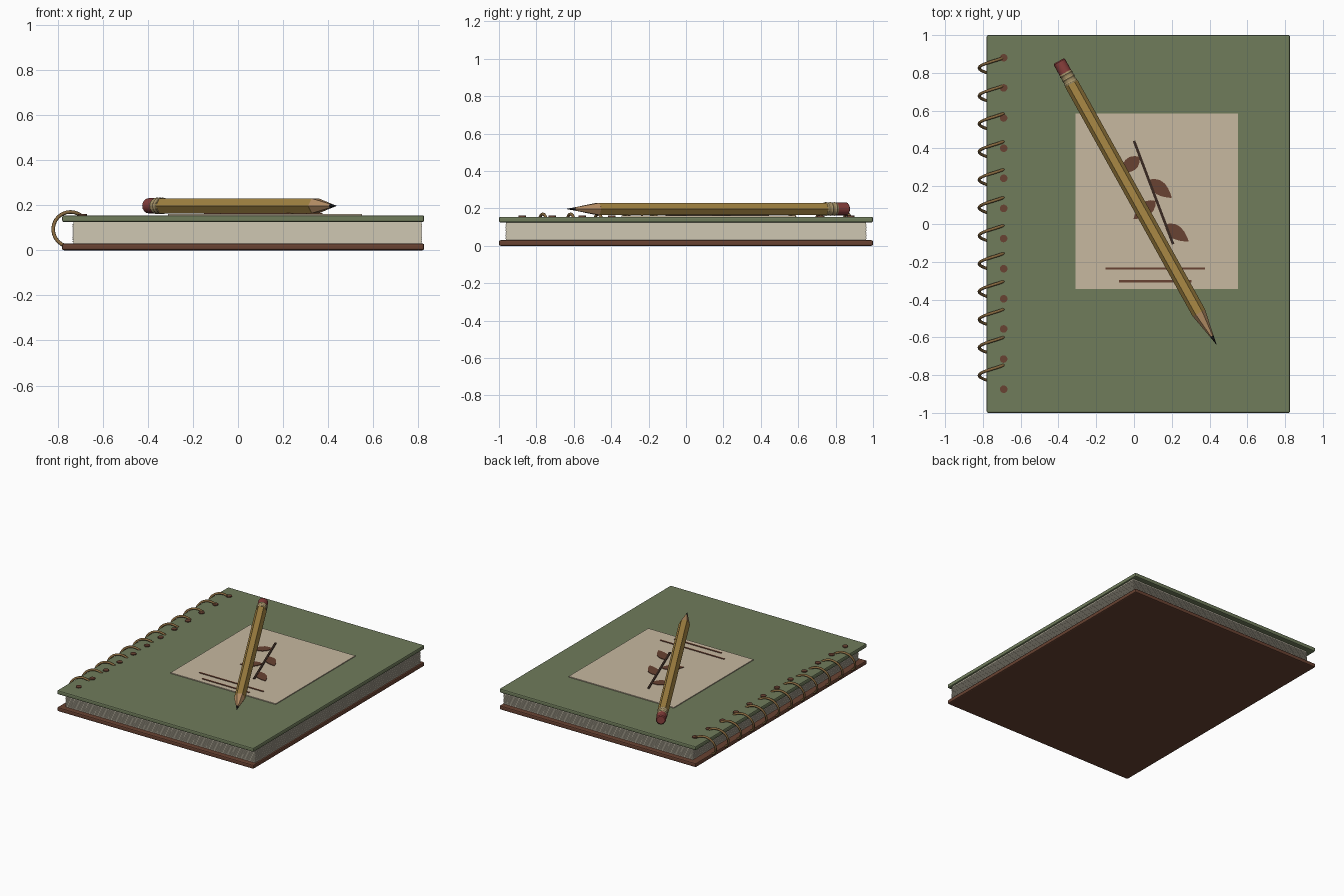
import bpy, bmesh
from math import sin, cos, pi, radians
from mathutils import Vector, Matrix

if "Cube" in bpy.data.objects:
    bpy.data.objects.remove(bpy.data.objects["Cube"])


def material(name, r, g, b):
    m = bpy.data.materials.new(name)
    m.diffuse_color = (r, g, b, 1)
    m.use_nodes = True
    m.node_tree.nodes["Principled BSDF"].inputs["Base Color"].default_value = m.diffuse_color
    return m


GREEN = material("green_card", 0.16, 0.20, 0.105)
BROWN = material("brown_card", 0.14, 0.055, 0.032)
PAPER = material("paper", 0.62, 0.57, 0.45)
TAN = material("label_paper", 0.57, 0.48, 0.35)
INK = material("dark_brown", 0.04, 0.022, 0.015)
WIRE = material("bronze_wire", 0.24, 0.14, 0.05)
YELLOW = material("pencil_paint", 0.40, 0.25, 0.06)
WOOD = material("bare_wood", 0.50, 0.29, 0.14)
METAL = material("ferrule_metal", 0.38, 0.29, 0.14)
RED = material("eraser_red", 0.25, 0.05, 0.045)
LEAD = material("lead", 0.012, 0.012, 0.012)


def finish(name, bm, mat, smooth=False):
    bmesh.ops.recalc_face_normals(bm, faces=bm.faces[:])
    me = bpy.data.meshes.new(name)
    bm.to_mesh(me)
    bm.free()
    me.materials.append(mat)
    ob = bpy.data.objects.new(name, me)
    bpy.context.collection.objects.link(ob)
    if smooth:
        bpy.ops.object.select_all(action='DESELECT')
        ob.select_set(True)
        bpy.context.view_layer.objects.active = ob
        bpy.ops.object.shade_smooth_by_angle(angle=radians(35))
    return ob


def box(name, lo, hi, mat, bevel=0, turn=0):
    lo, hi = Vector(lo), Vector(hi)
    bm = bmesh.new()
    bmesh.ops.create_cube(bm, size=1, matrix=Matrix.Diagonal((*(hi - lo), 1)))
    ob = finish(name, bm, mat)
    ob.location = (lo + hi) / 2
    ob.rotation_euler.z = turn
    if bevel:
        m = ob.modifiers.new("soft_edges", 'BEVEL')
        m.width, m.segments = bevel, 2
    return ob


# covers
box("back_cover", (-0.78, -1, 0), (0.826, 1, 0.03), BROWN, 0.008)
box("front_cover", (-0.78, -1, 0.125), (0.826, 1, 0.155), GREEN, 0.008)

# page block with thin sheet edges showing
box("page_block", (-0.73, -0.962, 0.029), (0.814, 0.962, 0.126), PAPER)
sheets = box("page_sheets", (-0.733, -0.966, 0.036), (0.817, 0.966, 0.041), PAPER)
arr = sheets.modifiers.new("stack", 'ARRAY')
arr.count = 10
arr.use_relative_offset = False
arr.use_constant_offset = True
arr.constant_offset_displace = (0, 0, 0.0085)

# cover label with two ruled lines
box("label", (-0.31, -0.345, 0.153), (0.55, 0.585, 0.161), TAN)
box("long_rule", (-0.15, -0.241, 0.159), (0.375, -0.229, 0.165), BROWN)
box("short_rule", (-0.08, -0.309, 0.159), (0.305, -0.297, 0.165), BROWN)

# binding holes
for i in range(12):
    bm = bmesh.new()
    bmesh.ops.create_cone(bm, cap_ends=True, segments=20, radius1=0.02, radius2=0.02, depth=0.008,
                          matrix=Matrix.Translation((-0.69, 0.88 - i * 0.1595, 0.157)))
    finish(f"binding_hole_{i + 1}", bm, BROWN, True)

# spiral wire
cu = bpy.data.curves.new("spiral_wire", 'CURVE')
cu.dimensions = '3D'
cu.bevel_depth, cu.bevel_resolution, cu.use_fill_caps = 0.008, 2, True
turns, steps = 12, 24
sp = cu.splines.new('POLY')
sp.points.add(turns * steps)
for i, p in enumerate(sp.points):
    a = 2 * pi * i / steps
    p.co = (-0.743 + 0.077 * cos(a), 0.90 - 0.148 * i / steps, 0.093 + 0.077 * sin(a), 1)
cu.materials.append(WIRE)
bpy.context.collection.objects.link(bpy.data.objects.new("spiral_wire", cu))

# sprig stem
a, b = Vector((0.0, 0.44, 0.163)), Vector((0.207, -0.107, 0.163))
d = b - a
mid = (a + b) / 2
half = Vector((d.length / 2, 0.007, 0.004))
box("sprig_stem", mid - half, mid + half, INK, turn=d.xy.angle_signed(Vector((1, 0))))


def leaf(name, base, tip):
    base, tip = Vector((*base, 0.159)), Vector((*tip, 0.159))
    along = tip - base
    side = Vector((-along.y, along.x, 0)).normalized() * 0.036
    prof = [(0.12, 0.55), (0.3, 0.95), (0.5, 1), (0.7, 0.75), (0.88, 0.35)]
    pts = [base] + [base + along * t + side * w for t, w in prof] + [tip]
    pts += [base + along * t - side * w for t, w in reversed(prof)]
    bm = bmesh.new()
    face = bm.faces.new([bm.verts.new(p) for p in pts])
    ext = bmesh.ops.extrude_face_region(bm, geom=[face])
    bmesh.ops.translate(bm, vec=(0, 0, 0.006),
                        verts=[v for v in ext["geom"] if isinstance(v, bmesh.types.BMVert)])
    finish(name, bm, BROWN)


leaf("leaf_1", (0.03, 0.355), (-0.075, 0.268))
leaf("leaf_2", (0.08, 0.235), (0.20, 0.138))
leaf("leaf_3", (0.115, 0.122), (-0.003, 0.026))
leaf("leaf_4", (0.165, -0.002), (0.29, -0.093))

# pencil, laid out along its length from eraser to tip
START, END = Vector((-0.398, 0.863, 0.197)), Vector((0.436, -0.637, 0.197))
AXIS = (END - START).normalized()
LENGTH = (END - START).length
ACROSS = Vector((0, 0, 1)).cross(AXIS)
FRAME = Matrix((ACROSS, Vector((0, 0, 1)), -AXIS)).transposed()
if FRAME.determinant() < 0:
    FRAME = Matrix((-ACROSS, Vector((0, 0, 1)), AXIS)).transposed()
else:
    FRAME = Matrix((-ACROSS, Vector((0, 0, 1)), AXIS)).transposed()


def pencil_part(name, rings, sides, mat, smooth=False):
    bm = bmesh.new()
    loops = []
    for t, r in rings:
        loops.append([bm.verts.new(START + AXIS * t + FRAME @ Vector(
            (r * cos(2 * pi * k / sides), r * sin(2 * pi * k / sides), 0))) for k in range(sides)])
    for lo, hi in zip(loops, loops[1:]):
        for k in range(sides):
            bm.faces.new((lo[k], lo[k - 1], hi[k - 1], hi[k]))
    bm.faces.new(loops[0])
    bm.faces.new(loops[-1])
    finish(name, bm, mat, smooth)


pencil_part("pencil_eraser", [(0, 0.028), (0.006, 0.034), (0.075, 0.034)], 16, RED, True)
pencil_part("pencil_ferrule", [(0.07, 0.034), (0.08, 0.037), (0.088, 0.034), (0.098, 0.034), (0.105, 0.037),
                               (0.112, 0.034), (0.122, 0.034), (0.13, 0.037), (0.137, 0.036)], 16, METAL)
cone = LENGTH - 0.19
pencil_part("pencil_body", [(0.136, 0.038), (cone, 0.038)], 6, YELLOW)
pencil_part("pencil_wood", [(cone, 0.0375), (LENGTH - 0.05, 0.010)], 6, WOOD)
pencil_part("pencil_lead", [(LENGTH - 0.05, 0.010), (LENGTH, 0.001)], 6, LEAD)
